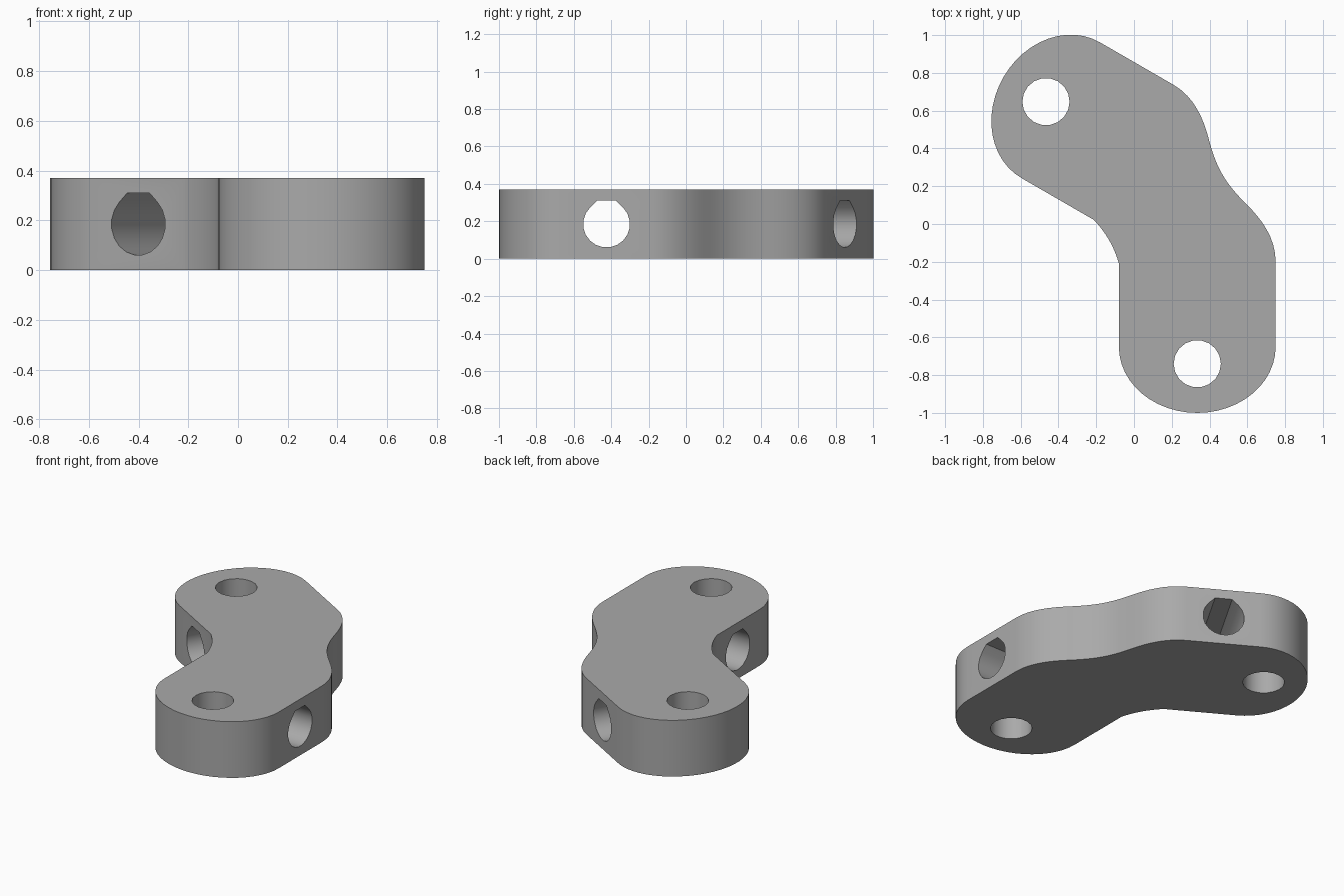
import bpy, bmesh, math
from mathutils import Vector, Matrix
from mathutils.geometry import interpolate_bezier

if "Cube" in bpy.data.objects:
    bpy.data.objects.remove(bpy.data.objects["Cube"], do_unlink=True)

HEIGHT = 0.37
ELBOW = Vector((0.335, 0.185))          # where the two arm axes meet
FOLD = Vector((math.cos(math.pi / 6), 0.5))   # symmetry line of the bend

grey = bpy.data.materials.new("plain grey")
grey.use_nodes = True
colour = (0.4, 0.4, 0.4, 1)
grey.diffuse_color = colour
grey.node_tree.nodes["Principled BSDF"].inputs["Base Color"].default_value = colour


def mirrored(p):
    """Reflect a plan point across the symmetry line."""
    d = Vector(p) - ELBOW
    return ELBOW + 2 * d.dot(FOLD) * FOLD - d


def curve(*pts, n=9):
    return [p.to_2d() for p in interpolate_bezier(*[Vector((x, y, 0)) for x, y in pts], n)]


def prism(name, points, offset):
    """Extrude a closed 3D outline along an offset."""
    bm = bmesh.new()
    face = bm.faces.new([bm.verts.new(p) for p in points])
    top = bmesh.ops.extrude_face_region(bm, geom=[face])["geom"]
    bmesh.ops.translate(bm, vec=offset, verts=[v for v in top if isinstance(v, bmesh.types.BMVert)])
    bmesh.ops.recalc_face_normals(bm, faces=bm.faces)
    mesh = bpy.data.meshes.new(name)
    bm.to_mesh(mesh)
    bm.free()
    mesh.materials.append(grey)
    ob = bpy.data.objects.new(name, mesh)
    bpy.context.collection.objects.link(ob)
    return ob


# Half outline: outer bend, rounded end, inner bend
half = curve((0.468, 0.262), (0.503, 0.201), (0.545, 0.155), (0.6, 0.1))
half += curve((0.6, 0.1), (0.67, 0.03), (0.75, -0.07), (0.75, -0.2))[1:]
for i in range(25):
    a = -math.pi * i / 24
    half.append(Vector((0.335 + 0.415 * math.cos(a), -0.65 + 0.35 * math.sin(a))))
half += curve((-0.08, -0.21), (-0.09, -0.17), (-0.112, -0.119), (-0.132, -0.085), n=6)
outline = half + [mirrored(p) for p in reversed(half[1:-1])]
body = prism("angled_bracket", [p.to_3d() for p in outline], Vector((0, 0, HEIGHT)))

# Vertical pin holes, one in each end
R = 0.125
cutters = []
pin = Vector((0.335, -0.74))
for c in (pin, mirrored(pin)):
    ring = [(c.x + R * math.cos(math.tau * i / 18), c.y + R * math.sin(math.tau * i / 18), -0.1)
            for i in range(18)]
    cutters.append(prism("pin_hole_cutter", ring, Vector((0, 0, 0.6))))

# Flat-topped teardrop holes across each arm
tear = [(R * math.cos(math.radians(a)), R * math.sin(math.radians(a))) for a in range(135, 406, 18)]
flat = R * (math.sqrt(2) - 1)
tear += [(flat, R), (-flat, R)]
cross = Vector((0.335, -0.425))
for c, d in ((cross, Vector((1, 0, 0))), (mirrored(cross), Vector((0.5, 0.866, 0)))):
    side = Vector((-d.y, d.x, 0))
    ring = [c.to_3d() - d * 0.7 + side * u + Vector((0, 0, HEIGHT / 2 + v)) for u, v in tear]
    cutters.append(prism("cross_hole_cutter", ring, d * 1.4))

# Cut the holes, then discard the cutters
bpy.context.view_layer.objects.active = body
body.select_set(True)
for cutter in cutters:
    mod = body.modifiers.new("hole", "BOOLEAN")
    mod.operation = "DIFFERENCE"
    mod.solver = "EXACT"
    mod.object = cutter
    bpy.ops.object.modifier_apply(modifier=mod.name)
    bpy.data.objects.remove(cutter, do_unlink=True)
bpy.ops.object.shade_smooth_by_angle(angle=math.radians(30))
